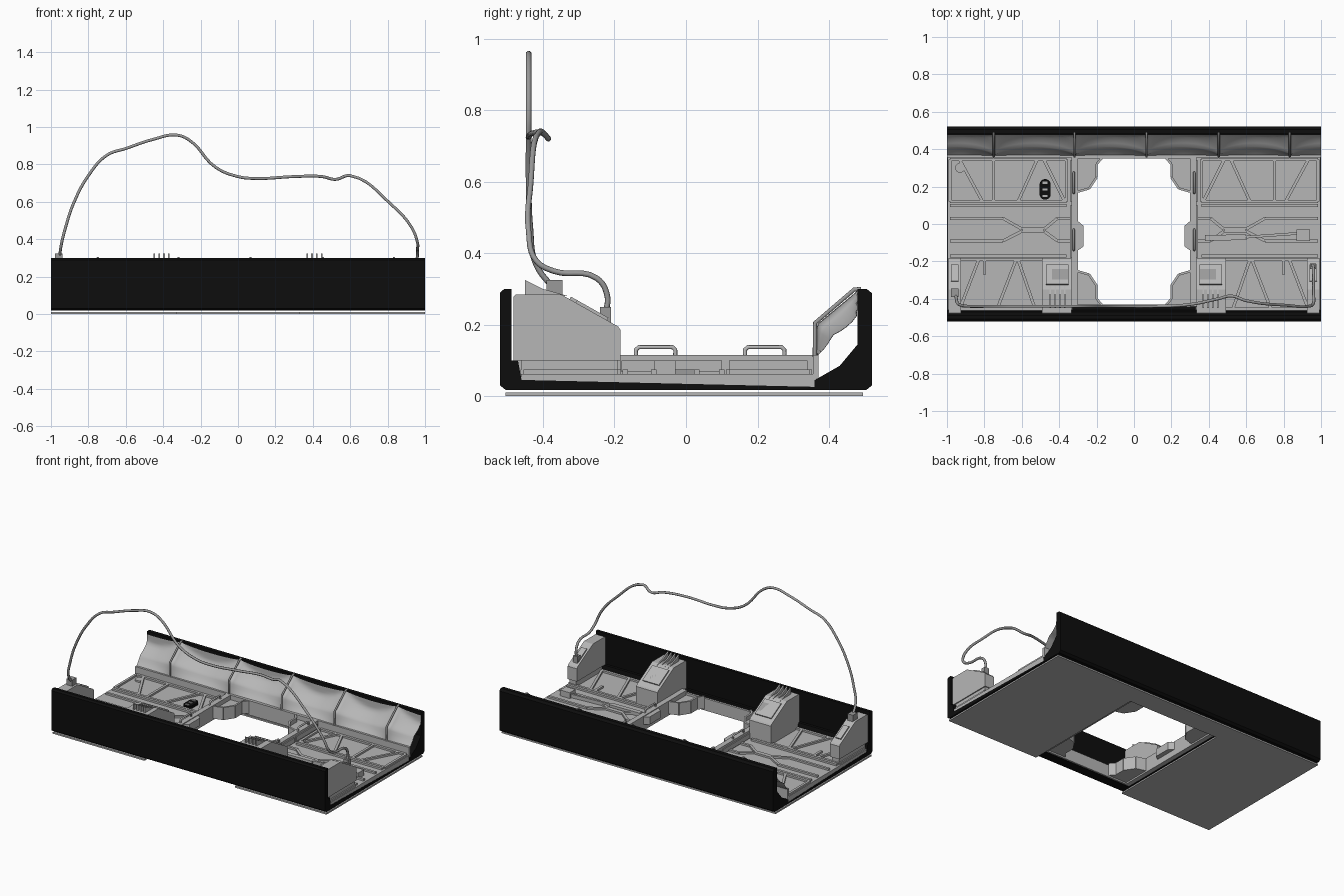
import bpy, bmesh, math
from mathutils import Vector

cube = bpy.data.objects.get("Cube")
if cube:
    bpy.data.objects.remove(cube, do_unlink=True)


def material(name, value):
    mat = bpy.data.materials.new(name)
    mat.use_nodes = True
    color = (value, value, value, 1)
    mat.diffuse_color = color
    mat.node_tree.nodes["Principled BSDF"].inputs["Base Color"].default_value = color
    return mat


black = material("black", 0.004)
grey = material("light grey", 0.47)
cable_grey = material("cable grey", 0.32)


def finish(name, bm, mat, smooth=False):
    bmesh.ops.recalc_face_normals(bm, faces=bm.faces)
    mesh = bpy.data.meshes.new(name)
    bm.to_mesh(mesh)
    bm.free()
    mesh.materials.append(mat)
    obj = bpy.data.objects.new(name, mesh)
    bpy.context.collection.objects.link(obj)
    if smooth:
        mesh.shade_smooth()
    return obj


def prism(name, outline, low, high, mat, axis="z"):
    """Extrude an outline: (y, z) points along x, or (x, y) points along z."""
    bm = bmesh.new()
    place = (lambda p, d: (d, p[0], p[1])) if axis == "x" else (lambda p, d: (p[0], p[1], d))
    rings = [[bm.verts.new(place(p, d)) for p in outline] for d in (low, high)]
    bm.faces.new(rings[0])
    bm.faces.new(rings[1])
    count = len(outline)
    for i in range(count):
        j = (i + 1) % count
        bm.faces.new((rings[0][i], rings[0][j], rings[1][j], rings[1][i]))
    return finish(name, bm, mat)


def block(name, x, y, z, mat=grey):
    return prism(name, [(x[0], y[0]), (x[1], y[0]), (x[1], y[1]), (x[0], y[1])], z[0], z[1], mat)


def bar(name, start, end, width, low, high, mat=grey):
    a, b = Vector(start), Vector(end)
    side = (b - a).orthogonal().normalized() * width / 2
    return prism(name, [a - side, b - side, b + side, a + side], low, high, mat)


def tube(name, points, radius, mat, smooth=True):
    curve = bpy.data.curves.new(name, "CURVE")
    curve.dimensions = "3D"
    curve.bevel_depth = radius
    curve.bevel_resolution = 2
    curve.resolution_u = 6
    curve.use_fill_caps = True
    spline = curve.splines.new("BEZIER" if smooth else "POLY")
    if smooth:
        spline.bezier_points.add(len(points) - 1)
        for knot, p in zip(spline.bezier_points, points):
            knot.co = p
            knot.handle_left_type = knot.handle_right_type = "AUTO"
    else:
        spline.points.add(len(points) - 1)
        for knot, p in zip(spline.points, points):
            knot.co = (*p, 1)
    curve.materials.append(mat)
    obj = bpy.data.objects.new(name, curve)
    bpy.context.collection.objects.link(obj)
    return obj


# Long outer walls with chamfered edges
prism("front_wall", [(-.505, .018), (-.52, .03), (-.52, .29), (-.508, .3), (-.488, .3),
                     (-.488, .1), (-.47, .1), (-.46, .046), (-.44, .045), (-.44, .018)], -1, 1, black, "x")
prism("back_wall", [(.36, .018), (.36, .045), (.43, .085), (.48, .145), (.48, .3),
                    (.505, .3), (.52, .288), (.52, .03), (.505, .018)], -1, 1, black, "x")

# Skins under the channel
block("under_strip", (-.33, .33), (.36, .495), (0, .01))

box_outline = [(-.482, .1), (-.482, .278), (-.475, .285), (-.35, .285), (-.19, .195), (-.183, .185), (-.183, .1)]
inner_outline = [(-.482, .055), *box_outline[1:-1], (-.183, .055)]
slope = math.atan2(.09, .16)


def slope_plate(name, x, distance, width, length, mat=grey):
    """Thin plate lying on the slanted face of a box."""
    bpy.ops.mesh.primitive_cube_add(size=1)
    obj = bpy.context.object
    obj.name = name
    obj.scale = (width, length, .009)
    obj.rotation_euler.x = -slope
    obj.location = (x, -.35 + distance * math.cos(slope), .289 - distance * math.sin(slope))
    obj.data.materials.append(mat)


for s, label in ((-1, "right"), (1, "left")):
    def span(a, b):
        return sorted((s * a, s * b))

    def flip(points):
        return [(s * p[0], p[1]) for p in points]

    # Floor of each bay
    block(label + "_under_skin", span(.33, 1), (-.505, .495), (0, .01))
    prism(label + "_floor_base", [(-.44, .018), (-.44, .045), (.36, .026), (.36, .018)],
          *span(.33, 1), black, "x")
    prism(label + "_floor", [(-.46, .044), (-.46, .062), (.365, .062), (.365, .026)],
          *span(.33, .998), grey, "x")

    # Raised floor ribs: framed bays, diagonals and necked centre ribs
    paths = [[(.36, y0), (.985, y0), (.985, y1), (.36, y1), (.36, y0)]
             for y0, y1 in ((.12, .345), (-.455, -.19))]
    paths += [[(.985, y), (.7, y), (.6, y * .1 - .03), (.48, y * .1 - .03), (.41, y), (.34, y)]
              for y in (.03, -.09)]
    paths += [[(.985, y), (.36, y)] for y in (.1, -.17)]
    paths += [[(.93, .34), (.81, .12)], [(.75, .34), (.75, .12)], [(.62, .12), (.52, .34)],
              [(.48, .34), (.37, .12)], [(.8, -.19), (.8, -.27)], [(.93, -.45), (.83, -.19)],
              [(.73, -.45), (.63, -.19)], [(.53, -.45), (.62, -.19)]]
    for path in paths:
        for a, b in zip(path, path[1:]):
            bar(label + "_floor_rib", *flip((a, b)), .016, .06, .074)

    # Side rail of the opening with outer pads, grab handles and a tab
    block(label + "_opening_rail", span(.3, .335), (-.44, .36), (.02, .115))
    for y in ((-.18, .1), (.12, .34)):
        block(label + "_rail_pad", span(.334, .342), y, (.068, .1))
    for y in (-.14, .165):
        handle = [(s * .322, y + d, z) for d, z in
                  ((0, .11), (0, .13), (.008, .137), (.102, .137), (.11, .13), (.11, .11))]
        tube(label + "_grab_handle", handle, .006, grey, smooth=False)
    prism(label + "_rail_tab", flip([(.305, .02), (.27, -.01), (.27, -.12), (.305, -.145)]), .06, .11, grey)

    # Corner gussets, raised at the border
    rear = [(.31, .355), (.17, .355), (.2, .32), (.2, .25), (.24, .19), (.31, .17)]
    front = [(x, -y - .08) for x, y in rear]
    for end, outline in (("rear", rear), ("front", front)):
        prism(f"{label}_{end}_gusset", flip(outline), .03, .085, grey)
        for a, b in zip(outline[1:], outline[2:]):
            bar(f"{label}_{end}_gusset_rim", *flip((a, b)), .012, .03, .112)

    # Equipment boxes: a narrow one at the end, a wide one by the opening
    prism(label + "_end_box", box_outline, *span(.925, .992), grey, "x")
    block(label + "_end_box_foot", span(.935, .985), (-.46, -.19), (.06, .1))
    slope_plate(label + "_end_box_latch", s * .958, .1, .04, .1)
    prism(label + "_inner_box", inner_outline, *span(.335, .492), grey, "x")
    slope_plate(label + "_inner_box_cover", s * .41, .09, .12, .12)
    slope_plate(label + "_inner_box_shadow_line", s * .395, .09, .085, .065, cable_grey)
    for i in range(4):
        x = .365 + i * .026
        prism(label + "_cooling_fin", [(-.45, .28), (-.45, .325), (-.4, .3), (-.33, .28)],
              *span(x, x + .009), grey, "x")

# Cross rails of the opening
block("opening_front_rail", (-.335, .335), (-.445, -.43), (.02, .1))
block("opening_back_rail", (-.335, .335), (.35, .365), (.02, .115))

# Quilted lining that sags between its straps
strap_x = [-1.13, -.75, -.318, .067, .453, .833, 1.22]
bm = bmesh.new()
columns, rows = 120, 12
grid = []
for i in range(columns + 1):
    x = -1 + 2 * i / columns
    left = max(v for v in strap_x if v <= x)
    right = min(v for v in strap_x if v > x)
    sag = max(0, math.sin(math.pi * (x - left) / (right - left))) ** .6
    column = []
    for j in range(rows + 1):
        u = j / rows
        rise = min(u / .4, 1)
        lean = max(0, (u - .4) / .6)
        pull = sag * math.sin(math.pi * u * .85)
        column.append(bm.verts.new((x, min(.479, .365 + .115 * lean + .05 * pull),
                                    .11 + .09 * rise + .095 * lean - .035 * pull)))
    grid.append(column)
for a, b in zip(grid, grid[1:]):
    for j in range(rows):
        bm.faces.new((a[j], b[j], b[j + 1], a[j + 1]))
finish("quilted_lining", bm, grey, True)
block("lining_sill", (-1, 1), (.355, .37), (.05, .115))
for x in strap_x[1:-1]:
    tube("lining_strap", [(x, .36, .11), (x, .361, .205), (x, .47, .298), (x, .49, .3)], .006, cable_grey, False)

# Floor fittings
bpy.ops.mesh.primitive_cylinder_add(vertices=24, radius=.026, depth=.012, location=(-.93, .3, .066))
bpy.context.object.name = "floor_cap"
bpy.context.object.data.materials.append(grey)
pill = [(-.475 + .03 * math.cos(a), .185 + .03 * math.sin(a) + math.copysign(.025, math.sin(a)))
        for a in (math.tau * (k + .5) / 20 for k in range(20))]
prism("recessed_handle_base", pill, .06, .08, black)
for y in (.15, .185, .22):
    block("recessed_handle_slat", (-.488, -.462), (y - .006, y + .006), (.079, .086))
bar("tool_shaft", (.38, -.075), (.6, -.07), .03, .06, .085)
bar("tool_neck", (.6, -.07), (.88, -.05), .014, .06, .085)
block("tool_head", (.87, .94), (-.09, -.03), (.06, .1))

# Loose cable with its end connectors
route = [(-.955, -.36, .29), (-.945, -.42, .37), (-.92, -.435, .47), (-.88, -.44, .59), (-.8, -.44, .74),
         (-.7, -.44, .85), (-.6, -.44, .885), (-.45, -.44, .935), (-.33, -.44, .957), (-.26, -.44, .93),
         (-.12, -.44, .785), (0, -.44, .735), (.1, -.44, .725), (.3, -.43, .735), (.45, -.4, .735),
         (.52, -.385, .72), (.6, -.41, .74), (.82, -.435, .585), (.93, -.44, .46), (.96, -.42, .38),
         (.96, -.37, .35), (.96, -.25, .33), (.957, -.22, .28), (.955, -.225, .23)]
tube("loose_cable", route, .008, cable_grey)
block("right_cable_plug", (-.978, -.938), (-.39, -.345), (.28, .325), cable_grey)
block("left_cable_plug", (.94, .972), (-.24, -.21), (.205, .25), cable_grey)
